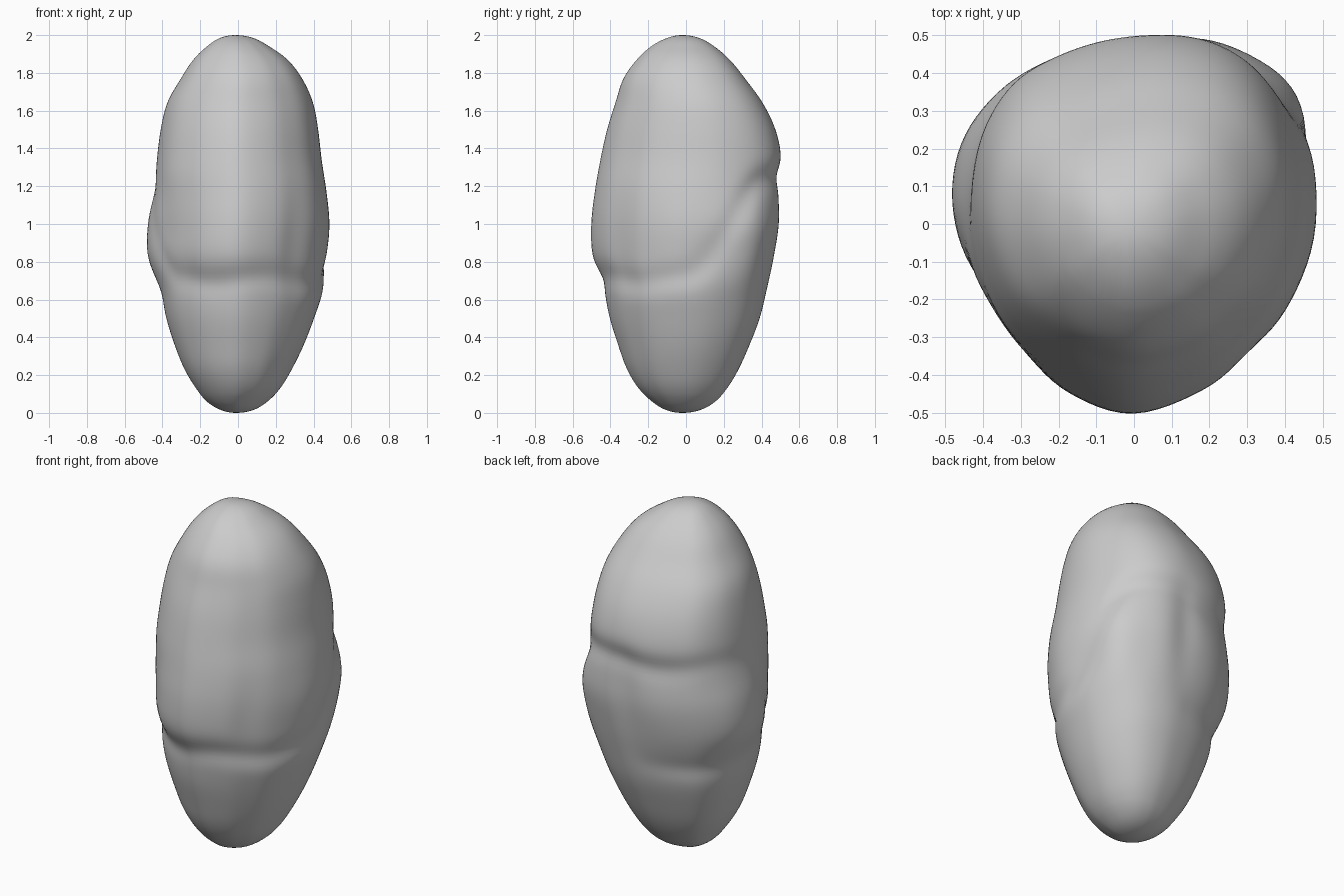
import bpy, bmesh, math

cube = bpy.data.objects.get("Cube")
if cube:
    bpy.data.objects.remove(cube, do_unlink=True)

SEGMENTS, RINGS = 108, 120
BASE, TIP = (-.01, -.01, -.02, -.02), (-.015, -.015, -.02, -.02)

# Body extents (left, right, front, back) at equal steps from base to tip
LEVELS = [
    BASE,
    (-.09, .08, -.105, .075), (-.165, .155, -.18, .155),
    (-.225, .225, -.255, .22), (-.285, .285, -.315, .28),
    (-.335, .345, -.36, .335), (-.38, .40, -.405, .39),
    (-.415, .45, -.44, .43), (-.478, .465, -.497, .47),
    (-.478, .48, -.505, .50), (-.445, .465, -.485, .50),
    (-.43, .44, -.455, .51), (-.41, .422, -.42, .475),
    (-.375, .395, -.375, .405), (-.305, .34, -.335, .315),
    (-.24, .265, -.265, .235), (-.165, .165, -.185, .15),
    (-.095, .08, -.10, .07),
    TIP,
]

# Rounded three-cornered cross-sections, counter-clockwise from the front
MIDDLE = [
    (0, -1), (.4, -.86), (.61, -.68), (.83, -.46), (1, -.07), (.99, .4),
    (.88, .74), (.6, .92), (.28, 1), (-.1, .97), (-.4, .9), (-.71, .74),
    (-.93, .49), (-1, .18), (-.93, -.15), (-.75, -.46), (-.58, -.68),
    (-.36, -.88),
]
ENDS = [
    (0, -1), (.39, -.88), (.64, -.7), (.86, -.45), (.99, -.08), (.99, .32),
    (.83, .69), (.57, .91), (.22, 1), (-.12, .97), (-.45, .88), (-.75, .72),
    (-.94, .44), (-1, .1), (-.96, -.22), (-.83, -.53), (-.61, -.76),
    (-.34, -.92),
]


def spline(points, t, closed=False):
    """Smooth curve through evenly spaced points, with t from 0 to 1."""
    count = len(points)
    spans = count if closed else count - 1
    i = min(int(t * spans), spans - 1)
    u = t * spans - i

    def pick(k):
        if closed:
            return points[k % count]
        inside = max(0, min(count - 1, k))
        if k == inside:
            return points[k]
        return [2 * e - v for e, v in zip(points[inside], points[2 * inside - k])]

    near = [pick(i + k) for k in (-1, 0, 1, 2)]
    return [q + u / 2 * (r - p + u * (2 * p - 5 * q + 4 * r - s
                                      + u * (3 * (q - r) + s - p)))
            for p, q, r, s in zip(*near)]


def ease(value, low, high):
    t = max(0, min(1, (value - low) / (high - low)))
    return t * t * (3 - 2 * t)


def bump(value, centre, width):
    return math.exp(-((value - centre) / width) ** 2)


def crease_scale(x, y, z):
    """Radial scale that presses the winding folds into the body."""
    turn = math.degrees(math.atan2(x, -y))
    start, end = (90, 140) if turn > 0 else (50, 105)
    fold = .71 + .53 * ease(abs(turn), start, end)
    wobble = .015 * math.sin(math.radians(turn * 5))
    # Main fold, low across the front and high across the back
    strength = .045 - .028 * bump(turn, -105, 50)
    depth = strength * bump(z, fold + wobble, .055)
    # Short fold low on the back
    depth += .03 * bump(z, .62, .05) * bump(turn, -135, 40)
    # Upright groove between the two back lobes
    depth += .04 * bump(turn % 360, 173, 8) * bump(z, 1.05, .28)
    return 1 - depth


def make_body():
    bm = bmesh.new()
    rings = []
    for j in range(1, RINGS):
        t = j / RINGS
        z = 1 - math.cos(math.pi * t)
        left, right, front, back = spline(LEVELS, t)
        w = max(ease(z, .9, 1.3), 1 - ease(z, .58, .85))
        outline = [(a + w * (c - a), b + w * (d - b))
                   for (a, b), (c, d) in zip(MIDDLE, ENDS)]
        ring = []
        for i in range(SEGMENTS):
            px, py = spline(outline, i / SEGMENTS, True)
            x = (left + right) / 2 + px * (right - left) / 2
            y = (front + back) / 2 + py * (back - front) / 2
            s = crease_scale(x, y, z)
            ring.append(bm.verts.new((x * s, y * s, z)))
        rings.append(ring)
    base = bm.verts.new((BASE[0], BASE[2], 0))
    tip = bm.verts.new((TIP[0], TIP[2], 2))
    for i in range(SEGMENTS):
        k = (i + 1) % SEGMENTS
        for low, high in zip(rings, rings[1:]):
            bm.faces.new((low[i], low[k], high[k], high[i]))
        bm.faces.new((base, rings[0][k], rings[0][i]))
        bm.faces.new((tip, rings[-1][i], rings[-1][k]))
    # Soften the surface slightly
    for _ in range(5):
        bmesh.ops.smooth_vert(bm, verts=[v for v in bm.verts if .1 < v.co.z < 1.9],
                              factor=.5, use_axis_x=True, use_axis_y=True)
    bmesh.ops.recalc_face_normals(bm, faces=bm.faces)
    for face in bm.faces:
        face.smooth = True
    mesh = bpy.data.meshes.new("stone_body")
    bm.to_mesh(mesh)
    bm.free()
    body = bpy.data.objects.new("stone_body", mesh)
    bpy.context.collection.objects.link(body)
    return body


# Plain grey surface
grey = bpy.data.materials.new("stone_grey")
grey.use_nodes = True
colour = (.6, .6, .6, 1)
grey.diffuse_color = colour
grey.node_tree.nodes["Principled BSDF"].inputs["Base Color"].default_value = colour

make_body().data.materials.append(grey)
